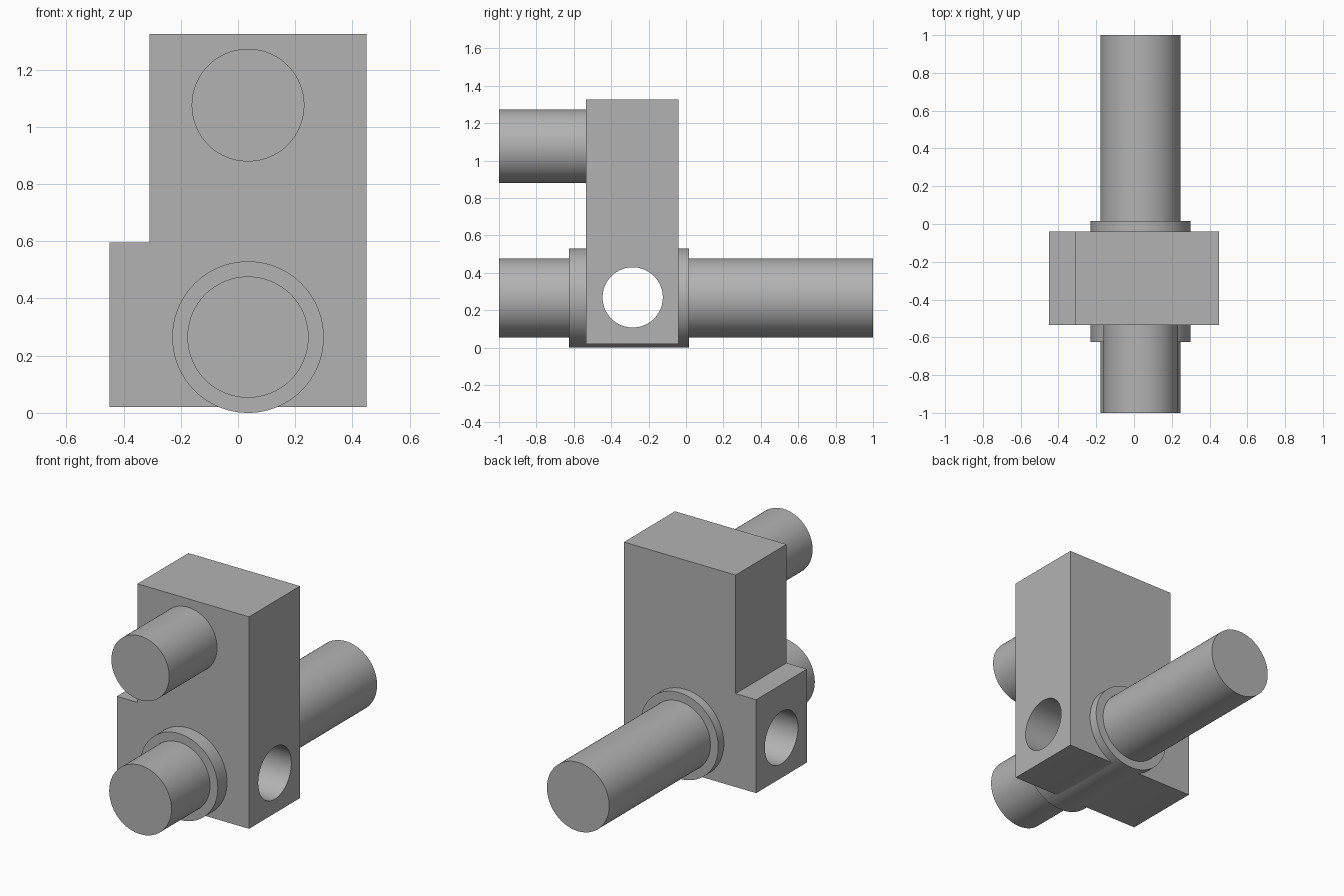
import bpy, bmesh, math
from mathutils import Matrix, Vector

old = bpy.data.objects.get("Cube")
if old:
    bpy.data.objects.remove(old, do_unlink=True)

grey = bpy.data.materials.new("plain grey")
grey.use_nodes = True
COLOUR = (0.45, 0.45, 0.45, 1)
grey.diffuse_color = COLOUR
grey.node_tree.nodes["Principled BSDF"].inputs["Base Color"].default_value = COLOUR

AXIS_X = 0.035          # shared by the shaft and the pin
SHAFT_Z = 0.265


def make_object(name, bm):
    bmesh.ops.recalc_face_normals(bm, faces=bm.faces)
    mesh = bpy.data.meshes.new(name)
    bm.to_mesh(mesh)
    bm.free()
    mesh.materials.append(grey)
    obj = bpy.data.objects.new(name, mesh)
    bpy.context.collection.objects.link(obj)
    return obj


def cylinder(name, start, end, radius):
    start, end = Vector(start), Vector(end)
    span = end - start
    turn = span.to_track_quat('Z', 'Y').to_matrix().to_4x4()
    bm = bmesh.new()
    bmesh.ops.create_cone(bm, cap_ends=True, segments=96, radius1=radius,
                          radius2=radius, depth=span.length,
                          matrix=Matrix.Translation((start + end) / 2) @ turn)
    return make_object(name, bm)


def along_y(name, y0, y1, z, radius):
    return cylinder(name, (AXIS_X, y0, z), (AXIS_X, y1, z), radius)


def combine(target, tool, operation):
    mod = target.modifiers.new(tool.name, 'BOOLEAN')
    mod.operation = operation
    mod.solver = 'EXACT'
    mod.object = tool
    bpy.context.view_layer.objects.active = target
    bpy.ops.object.modifier_apply(modifier=mod.name)
    bpy.data.objects.remove(tool, do_unlink=True)


def smooth(obj):
    bpy.ops.object.select_all(action='DESELECT')
    obj.select_set(True)
    bpy.context.view_layer.objects.active = obj
    bpy.ops.object.shade_smooth_by_angle(angle=math.radians(30))


# Stepped block, extruded from its front outline
outline = [(-0.45, 0.02), (0.45, 0.02), (0.45, 1.325),
           (-0.31, 1.325), (-0.31, 0.595), (-0.45, 0.595)]
bm = bmesh.new()
front = bm.faces.new([bm.verts.new((x, -0.535, z)) for x, z in outline])
back = bmesh.ops.extrude_face_region(bm, geom=[front], use_keep_orig=True)["geom"]
bmesh.ops.translate(bm, vec=(0, 0.495, 0),
                    verts=[v for v in back if isinstance(v, bmesh.types.BMVert)])
block = make_object("stepped_block", bm)

# Collar running through the block, then the cross hole through both
combine(block, along_y("collar", -0.625, 0.015, SHAFT_Z, 0.265), 'UNION')
combine(block, cylinder("cross_hole", (-1, -0.285, SHAFT_Z + 0.003),
                        (1, -0.285, SHAFT_Z + 0.003), 0.161), 'DIFFERENCE')

# Shaft ends and upper pin, slightly embedded
parts = [block,
         along_y("front_shaft", -1, -0.61, SHAFT_Z, 0.212),
         along_y("rear_shaft", 0, 1, SHAFT_Z, 0.212),
         along_y("upper_pin", -1, -0.52, 1.076, 0.197)]
for part in parts:
    smooth(part)
